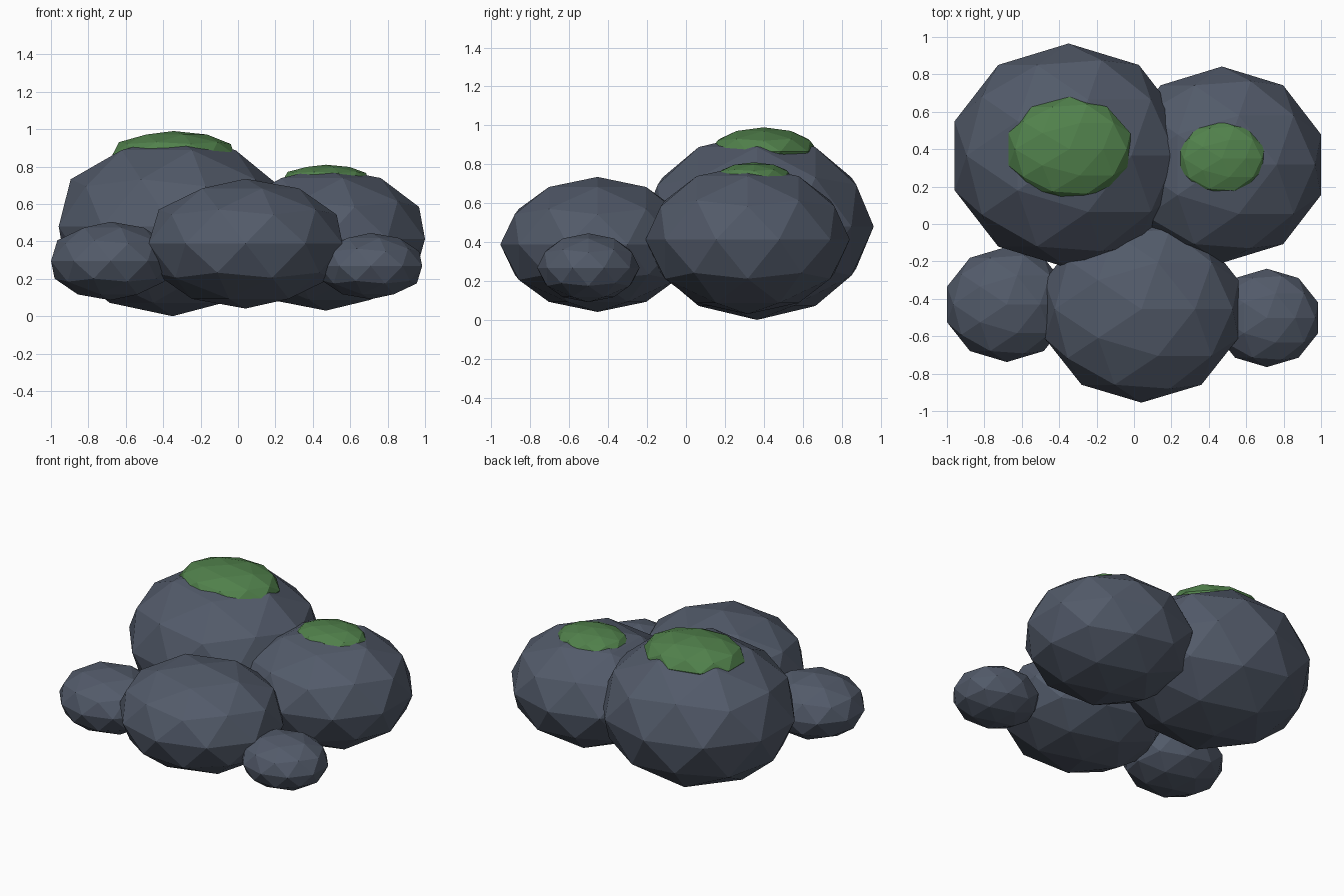
import bpy

# Remove the default cube
cube = bpy.data.objects.get("Cube")
if cube:
    bpy.data.objects.remove(cube, do_unlink=True)


def make_material(name, rgb):
    mat = bpy.data.materials.new(name)
    mat.use_nodes = True
    colour = (*rgb, 1.0)
    mat.diffuse_color = colour
    mat.node_tree.nodes["Principled BSDF"].inputs["Base Color"].default_value = colour
    return mat


def boulder(name, centre, radii, mat):
    """Flat-shaded, squashed icosphere."""
    bpy.ops.mesh.primitive_ico_sphere_add(subdivisions=2, radius=1, location=centre)
    obj = bpy.context.object
    obj.name = name
    obj.scale = radii
    bpy.ops.object.transform_apply(location=False, rotation=False, scale=True)
    bpy.ops.object.shade_flat()
    obj.data.materials.append(mat)
    return obj


stone = make_material("slate grey stone", (0.085, 0.103, 0.143))
moss = make_material("moss green", (0.083, 0.222, 0.072))

# Rocks of the cluster
boulder("large_back_rock", (-0.35, 0.365, 0.48), (0.64, 0.60, 0.48), stone)
boulder("left_back_rock", (0.47, 0.317, 0.413), (0.557, 0.525, 0.383), stone)
boulder("front_rock", (0.04, -0.455, 0.388), (0.545, 0.50, 0.347), stone)
boulder("small_right_rock", (-0.68, -0.43, 0.295), (0.336, 0.308, 0.21), stone)
boulder("small_left_rock", (0.71, -0.502, 0.268), (0.289, 0.263, 0.177), stone)

# Moss caps on the two tallest rocks
boulder("large_moss_cap", (-0.345, 0.40, 0.865), (0.342, 0.28, 0.125), moss)
boulder("small_moss_cap", (0.47, 0.35, 0.73), (0.24, 0.20, 0.08), moss)
